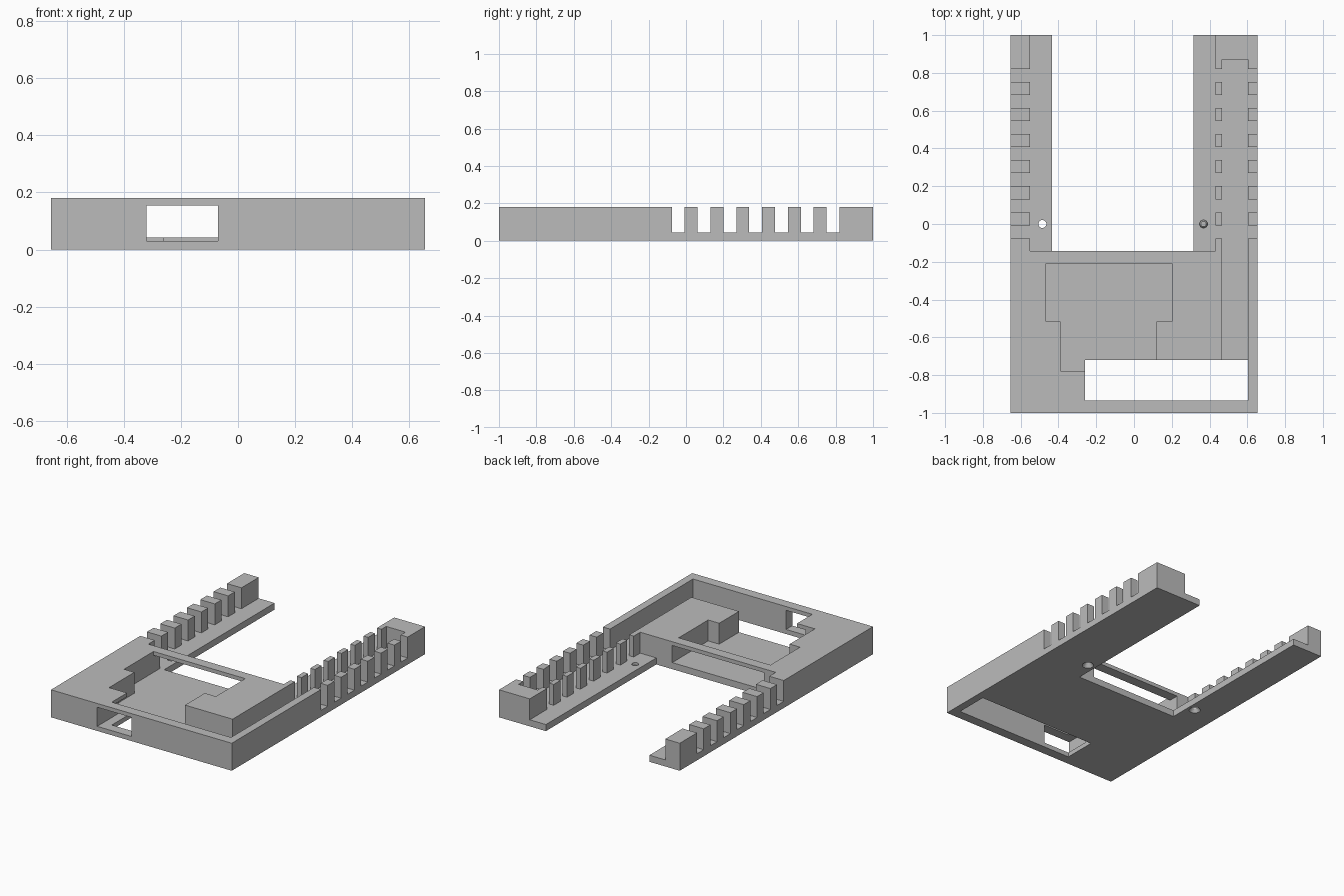
import bpy
import bmesh
from mathutils import Matrix, Vector

cube = bpy.data.objects.get("Cube")
if cube:
    bpy.data.objects.remove(cube, do_unlink=True)

grey = bpy.data.materials.new("plain_grey")
grey.use_nodes = True
grey.diffuse_color = (0.5, 0.5, 0.5, 1)
grey.node_tree.nodes["Principled BSDF"].inputs["Base Color"].default_value = (0.5, 0.5, 0.5, 1)

HALF_W, HEIGHT, FLOOR = 0.655, 0.18, 0.043
OVER = 0.3          # cutters reach past the outer faces
DECK_Y = -0.143     # rear face of the main deck


def add_object(name, bm):
    mesh = bpy.data.meshes.new(name)
    bm.to_mesh(mesh)
    bm.free()
    mesh.materials.append(grey)
    obj = bpy.data.objects.new(name, mesh)
    bpy.context.collection.objects.link(obj)
    return obj


def box(name, x, y, z):
    lo, hi = Vector((x[0], y[0], z[0])), Vector((x[1], y[1], z[1]))
    bm = bmesh.new()
    bmesh.ops.create_cube(bm, size=1, matrix=Matrix.Translation((lo + hi) / 2)
                          @ Matrix.Diagonal((*(hi - lo), 1)))
    return add_object(name, bm)


def cut(body, cutter):
    mod = body.modifiers.new("cut", 'BOOLEAN')
    mod.operation = 'DIFFERENCE'
    mod.solver = 'EXACT'
    mod.object = cutter
    cutter.hide_render = True
    bpy.context.view_layer.update()
    graph = bpy.context.evaluated_depsgraph_get()
    body_mesh = bpy.data.meshes.new_from_object(body.evaluated_get(graph))
    body.modifiers.clear()
    body.data = body_mesh
    bpy.data.objects.remove(cutter, do_unlink=True)


body = box("tray_body", (-HALF_W, HALF_W), (-1, 1), (0, HEIGHT))
through = (-OVER, OVER)
above_floor = (FLOOR, OVER)

# Rear opening between the arms, and the low ledges beside it
cut(body, box("arm_gap", (-0.435, 0.315), (DECK_Y, 1 + OVER), through))
cut(body, box("arm_ledges", (-0.55, 0.432), (DECK_Y, 1 + OVER), above_floor))

# Stepped pocket in the deck
cut(body, box("pocket_rear", (-0.465, 0.2), (-0.515, -0.21), above_floor))
cut(body, box("pocket_front", (-0.39, 0.12), (-0.777, -0.5), above_floor))

# Opening through the floor, and the long channel behind it
cut(body, box("floor_opening", (-0.26, 0.604), (-0.935, -0.72), through))
cut(body, box("side_channel", (0.465, 0.604), (-0.75, 0.87), above_floor))

# Windows in the front and rear walls of the pocket
cut(body, box("front_window", (-0.32, -0.07), (-1 - OVER, -0.777), (0.03, 0.155)))
cut(body, box("rear_window", (-0.465, 0.2), (-0.25, -0.1), (FLOOR, 0.155)))

# Evenly spaced notches that leave rows of teeth along both arms
for i in range(7):
    start = -0.076 + i * 0.138
    cut(body, box("notch", (-1, 1), (start, start + 0.069), above_floor))

# Countersunk screw holes in the ledges
for x in (-0.485, 0.368):
    for name, low, high, depth in (("screw_hole", 0.021, 0.021, 0.2),
                                   ("countersink", 0.056, 0.014, 0.06)):
        bm = bmesh.new()
        bmesh.ops.create_cone(bm, cap_ends=True, segments=24, radius1=low,
                              radius2=high, depth=depth,
                              matrix=Matrix.Translation((x, 0, 0)))
        cut(body, add_object(name, bm))
